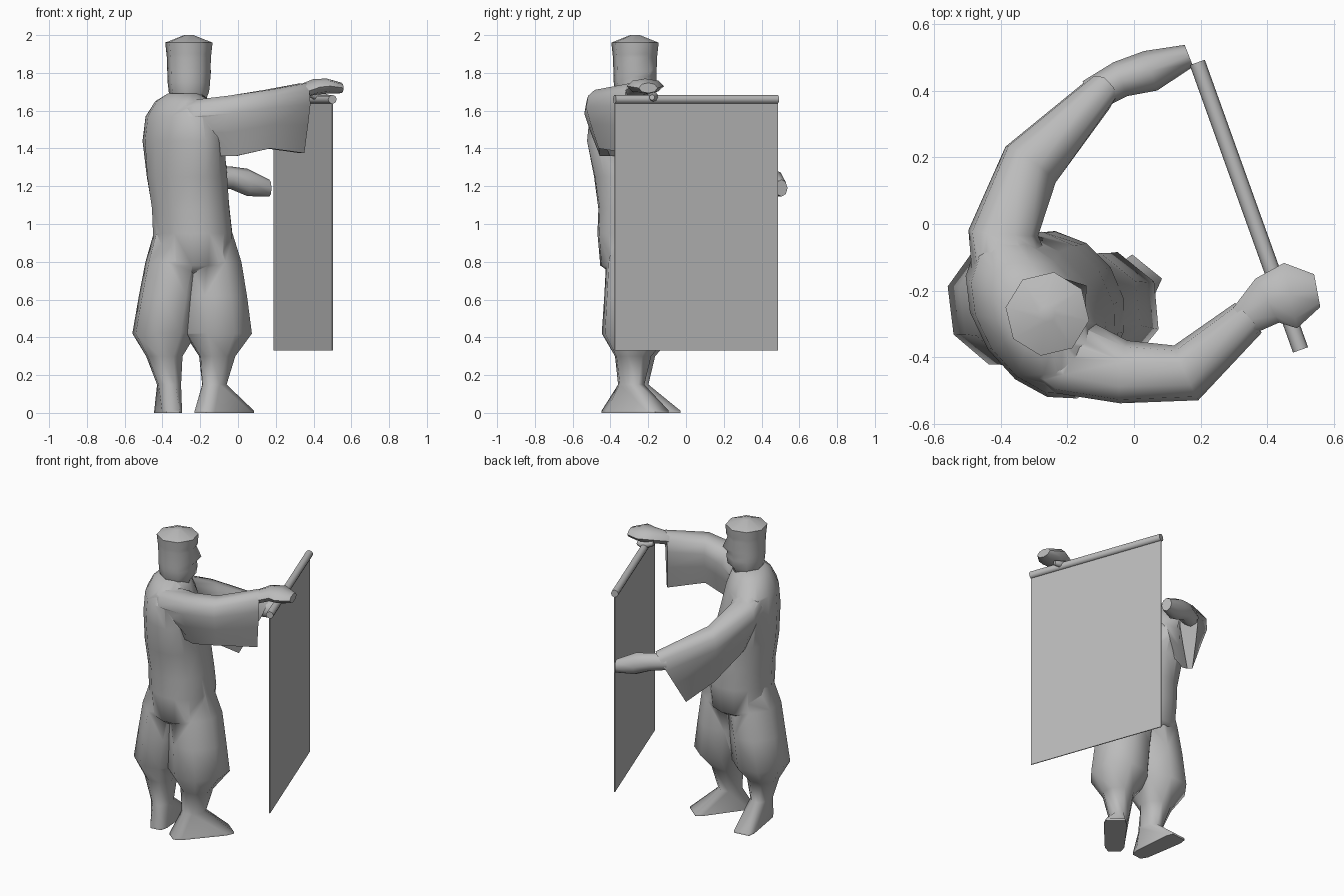
import bpy, math
from mathutils import Vector

cube = bpy.data.objects.get("Cube")
if cube:
    bpy.data.objects.remove(cube)

mat = bpy.data.materials.new("stone_grey")
mat.use_nodes = True
GREY = (0.5, 0.5, 0.5, 1)
mat.diffuse_color = GREY
mat.node_tree.nodes["Principled BSDF"].inputs["Base Color"].default_value = GREY


def activate(obj):
    bpy.ops.object.select_all(action="DESELECT")
    obj.select_set(True)
    bpy.context.view_layer.objects.active = obj


def finish(obj, name, smooth=True):
    obj.name = name
    obj.data.materials.append(mat)
    activate(obj)
    bpy.ops.object.mode_set(mode="EDIT")
    bpy.ops.mesh.select_all(action="SELECT")
    bpy.ops.mesh.normals_make_consistent(inside=False)
    bpy.ops.object.mode_set(mode="OBJECT")
    if smooth:
        bpy.ops.object.shade_smooth_by_angle(angle=math.radians(60))
    return obj


def loft(name, rings):
    """Skin a list of equal-sized rings and cap both ends."""
    n = len(rings[0])
    faces = [list(range(n)), list(range((len(rings) - 1) * n, len(rings) * n))]
    for r in range(len(rings) - 1):
        for i in range(n):
            j = (i + 1) % n
            faces.append([r * n + i, r * n + j, (r + 1) * n + j, (r + 1) * n + i])
    mesh = bpy.data.meshes.new(name)
    mesh.from_pydata([p for ring in rings for p in ring], [], faces)
    obj = bpy.data.objects.new(name, mesh)
    bpy.context.collection.objects.link(obj)
    return finish(obj, name)


def ring(x, y, z, a, b, deg, n=8, shift=0.0, power=1.0, taper=0.0):
    """Horizontal ellipse: a along the heading deg, b across; low power is boxier."""
    h = math.radians(deg)
    pts = []
    for i in range(n):
        t = 2 * math.pi * (i + shift) / n
        u = a * math.copysign(abs(math.cos(t)) ** power, math.cos(t))
        v = b * math.copysign(abs(math.sin(t)) ** power, math.sin(t)) * (1 + taper * math.cos(t))
        pts.append(Vector((x + u * math.cos(h) - v * math.sin(h),
                           y + u * math.sin(h) + v * math.cos(h), z)))
    return pts


def sides(points):
    """Horizontal vector across a path at each of its points."""
    out = []
    for i in range(len(points)):
        d = points[min(i + 1, len(points) - 1)] - points[max(i - 1, 0)]
        out.append(Vector((-d.y, d.x, 0)).normalized())
    return out


# Half-width of a hanging sleeve from its top edge to its hem
DRAPE = [(0, 0.2), (0.1, 0.42), (0.3, 0.5), (0.6, 0.36), (1, 0.14)]


def sleeve(name, sections):
    tops = [Vector(s[0]) for s in sections]
    rings = []
    for (top, bottom, w), side in zip(sections, sides(tops)):
        line = [(Vector(top).lerp(Vector(bottom), t), side * w * k) for t, k in DRAPE]
        rings.append([p + s for p, s in line] + [p - s for p, s in reversed(line)])
    return loft(name, rings)


def tube(name, sections):
    """Flattened tube; each section is centre, width, height."""
    mids = [Vector(s[0]) for s in sections]
    rings = []
    for (c, w, h), side in zip(sections, sides(mids)):
        rings.append([Vector(c) + side * (w / 2 * math.cos(t)) + Vector((0, 0, h / 2 * math.sin(t)))
                      for t in (math.pi * i / 4 for i in range(8))])
    loft(name, rings)


# Robe body, from the crotch up to the neck
robe = loft("robe", [ring(x, y, z, a, b, 34, 14) for x, y, z, a, b in (
    (-.25, -.25, .68, .05, .06), (-.24, -.245, .78, .19, .22),
    (-.24, -.245, .95, .205, .235), (-.25, -.245, 1.08, .20, .23),
    (-.27, -.255, 1.25, .20, .25), (-.29, -.275, 1.44, .18, .28),
    (-.295, -.285, 1.57, .16, .255), (-.29, -.285, 1.65, .125, .19),
    (-.285, -.285, 1.69, .085, .10))])


# Baggy trouser legs, each ending in a wedge-shaped foot
def leg(name, deg, rows, foot):
    rings = [ring(x, y, z, a, b, deg, 8, .5) for x, y, z, a, b in rows]
    fx, fy, length, width = foot
    for z in (.012, 0):
        rings.append(ring(fx, fy, z, length, width, deg, 8, .5, .35, .22))
    return loft(name, rings)


right_leg = leg("right_leg", 51, (
    (-.18, -.25, 1.02, .12, .14), (-.15, -.255, .80, .175, .175),
    (-.125, -.26, .62, .18, .18), (-.105, -.265, .42, .19, .185),
    (-.11, -.28, .30, .10, .10), (-.125, -.29, .15, .075, .065)),
    (-.08, -.275, .195, .067))
left_leg = leg("left_leg", 97, (
    (-.31, -.23, 1.02, .14, .12), (-.325, -.245, .80, .19, .17),
    (-.36, -.24, .62, .19, .17), (-.39, -.24, .42, .19, .175),
    (-.39, -.26, .30, .10, .10), (-.365, -.28, .15, .085, .065)),
    (-.365, -.21, .18, .06))

# Head: the first vertex of every ring forms the profile of the face
head = []
for z, r, front in ((1.63, .085, .08), (1.68, .10, .085), (1.70, .108, .115),
                    (1.75, .114, .122), (1.78, .115, .118), (1.81, .116, .145),
                    (1.88, .118, .115), (1.90, .120, .125), (1.96, .127, .127),
                    (2.0, .025, .025)):
    pts = ring(-.26, -.27, z, r, r, 36)
    mid = Vector((-.26, -.27, z))
    pts[0] = mid + (pts[0] - mid) * (front / r)
    head.append(pts)
loft("head", head)

# Raised right arm
right_sleeve = sleeve("right_sleeve", (
    ((-.31, -.31, 1.63), (-.27, -.30, 1.38), .28),
    ((-.19, -.41, 1.66), (-.16, -.38, 1.36), .24),
    ((-.04, -.45, 1.68), (-.01, -.43, 1.36), .19),
    ((.155, -.45, 1.71), (.16, -.44, 1.40), .18),
    ((.345, -.28, 1.745), (.34, -.285, 1.375), .12)))
tube("right_hand", (
    ((.33, -.29, 1.70), .10, .08), ((.40, -.23, 1.725), .15, .085),
    ((.47, -.215, 1.73), .20, .08), ((.55, -.20, 1.72), .10, .055)))
tube("right_thumb", (
    ((.37, -.19, 1.70), .05, .05), ((.43, -.17, 1.67), .05, .05),
    ((.48, -.18, 1.67), .03, .03)))

# Lowered left arm
left_sleeve = sleeve("left_sleeve", (
    ((-.35, -.22, 1.63), (-.36, -.17, 1.29), .26),
    ((-.40, -.03, 1.56), (-.375, -.02, 1.23), .21),
    ((-.315, .195, 1.45), (-.30, .14, 1.08), .185),
    ((-.075, .425, 1.31), (-.20, .29, .97), .11)))
tube("left_hand", (
    ((-.13, .385, 1.25), .10, .11), ((-.04, .435, 1.245), .11, .12),
    ((.05, .46, 1.22), .125, .145), ((.165, .505, 1.19), .07, .09)))

# Merge the legs and sleeves into one continuous garment
for part in (right_leg, left_leg, right_sleeve, left_sleeve):
    union = robe.modifiers.new("union", "BOOLEAN")
    union.operation, union.solver, union.object = "UNION", "EXACT", part
    activate(robe)
    bpy.ops.object.modifier_apply(modifier=union.name)
    bpy.data.objects.remove(part)
bpy.ops.object.shade_smooth_by_angle(angle=math.radians(60))

# Hanging sheet and the rod along its top
end_a, end_b = Vector((.19, .485, 0)), Vector((.50, -.378, 0))
mid, span = (end_a + end_b) / 2, end_b - end_a
heading = math.atan2(span.y, span.x)
bpy.ops.mesh.primitive_cube_add(size=1, location=(mid.x, mid.y, .995), rotation=(0, 0, heading))
sheet = bpy.context.object
sheet.scale = (span.length, .006, 1.33)
finish(sheet, "hanging_sheet", False)
bpy.ops.mesh.primitive_cylinder_add(vertices=8, radius=.024, depth=span.length,
                                    location=(mid.x, mid.y, 1.66),
                                    rotation=(0, math.pi / 2, heading))
finish(bpy.context.object, "top_rod")
